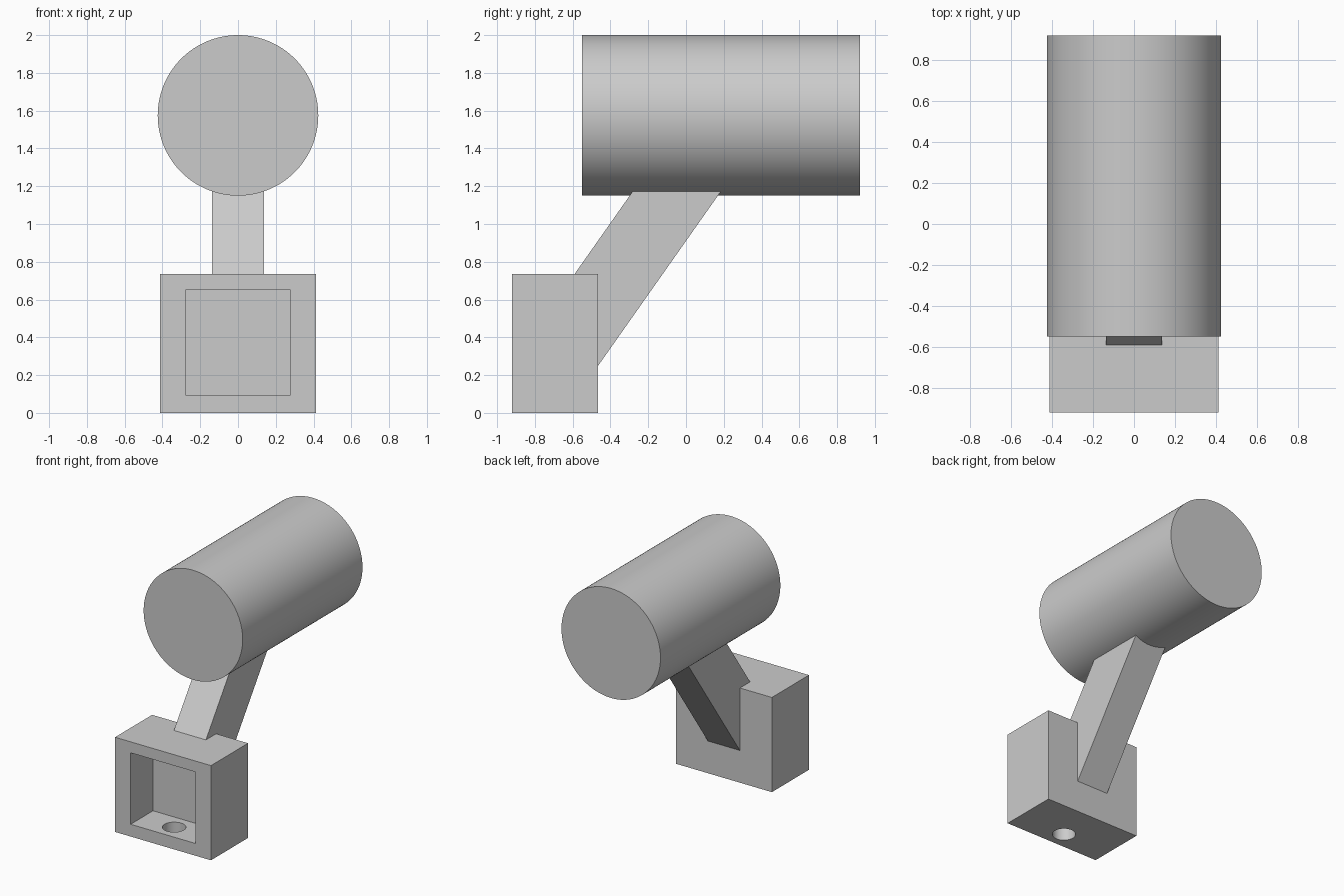
import bpy, bmesh, math

if "Cube" in bpy.data.objects:
    bpy.data.objects.remove(bpy.data.objects["Cube"])

grey = bpy.data.materials.new("plain grey")
grey.diffuse_color = (0.6, 0.6, 0.6, 1)
grey.use_nodes = True
grey.node_tree.nodes["Principled BSDF"].inputs["Base Color"].default_value = grey.diffuse_color


def finish(obj, name):
    obj.name = obj.data.name = name
    obj.data.materials.clear()
    obj.data.materials.append(grey)
    return obj


def box(name, x, y0, y1, z0, z1):
    bpy.ops.mesh.primitive_cube_add(size=1, location=(0, (y0 + y1) / 2, (z0 + z1) / 2))
    obj = bpy.context.object
    obj.scale = (2 * x, y1 - y0, z1 - z0)
    bpy.ops.object.transform_apply(location=True, rotation=True, scale=True)
    return finish(obj, name)


def cylinder(name, radius, depth, location, rotation, sides):
    bpy.ops.mesh.primitive_cylinder_add(vertices=sides, radius=radius, depth=depth,
                                        location=location, rotation=rotation)
    bpy.ops.object.transform_apply(location=True, rotation=True, scale=True)
    return finish(bpy.context.object, name)


def cut(target, cutter):
    bpy.ops.object.select_all(action='DESELECT')
    bpy.context.view_layer.objects.active = target
    target.select_set(True)
    mod = target.modifiers.new("cut", 'BOOLEAN')
    mod.operation, mod.solver, mod.object = 'DIFFERENCE', 'EXACT', cutter
    bpy.ops.object.modifier_apply(modifier=mod.name)
    bpy.data.objects.remove(cutter)


def smooth(obj):
    bpy.ops.object.select_all(action='DESELECT')
    bpy.context.view_layer.objects.active = obj
    obj.select_set(True)
    bpy.ops.object.shade_smooth_by_angle(angle=math.radians(30))


# Base block with an open front pocket and a round hole through its floor
base = box("base_block", 0.412, -0.92, -0.465, 0, 0.735)
cut(base, box("pocket_cutter", 0.278, -1.1, -0.645, 0.095, 0.65))
cut(base, cylinder("hole_cutter", 0.083, 0.4, (0, -0.783, 0.05), (0, 0, 0), 48))
smooth(base)

# Slanted arm: side profile extruded across x, ends set into block and barrel
profile = [(-0.60, 0.72), (-0.59, 0.735), (-0.277, 1.18), (0.19, 1.18),
           (-0.465, 0.25), (-0.48, 0.229)]
bm = bmesh.new()
face = bm.faces.new([bm.verts.new((-0.1375, y, z)) for y, z in profile])
side = bmesh.ops.extrude_face_region(bm, geom=[face])
bmesh.ops.translate(bm, vec=(0.275, 0, 0),
                    verts=[v for v in side["geom"] if isinstance(v, bmesh.types.BMVert)])
bmesh.ops.recalc_face_normals(bm, faces=bm.faces)
mesh = bpy.data.meshes.new("slanted_arm")
bm.to_mesh(mesh)
bm.free()
arm = bpy.data.objects.new("slanted_arm", mesh)
bpy.context.collection.objects.link(arm)
finish(arm, "slanted_arm")

# Large horizontal barrel
barrel = cylinder("barrel", 0.425, 1.47, (0, 0.185, 1.575), (math.pi / 2, 0, 0), 128)
smooth(barrel)
